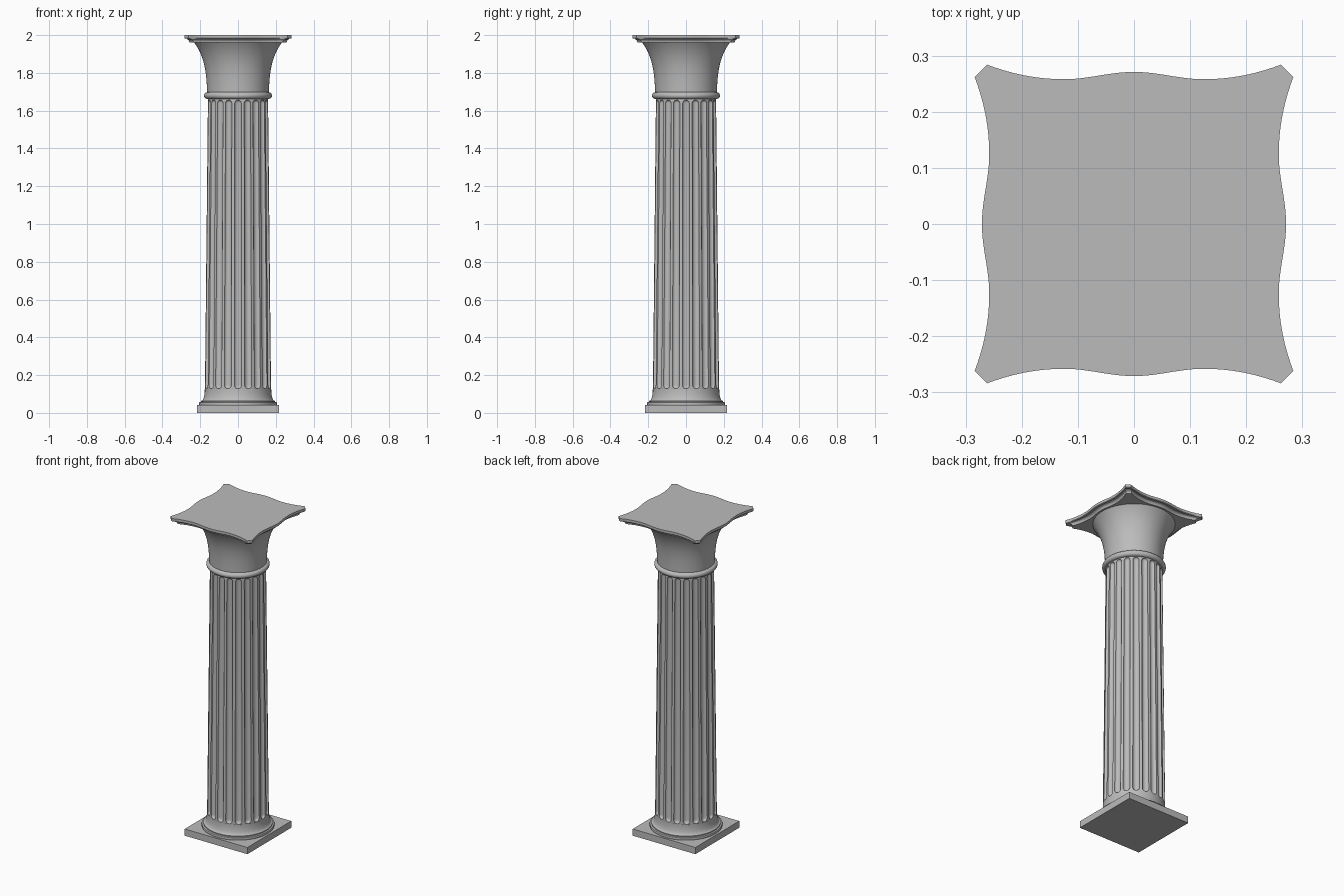
import bpy, bmesh, math
from math import sin, cos, pi, sqrt

if "Cube" in bpy.data.objects:
    bpy.data.objects.remove(bpy.data.objects["Cube"])

stone = bpy.data.materials.new("grey stone")
stone.use_nodes = True
GREY = (0.5, 0.5, 0.5, 1)
stone.diffuse_color = GREY
stone.node_tree.nodes["Principled BSDF"].inputs["Base Color"].default_value = GREY


def loft(name, rings, angle=35):
    """Skin closed rings of equal length, cap both ends, shade smooth."""
    bm = bmesh.new()
    loops = [[bm.verts.new(p) for p in ring] for ring in rings]
    n = len(loops[0])
    for low, high in zip(loops, loops[1:]):
        for i in range(n):
            j = (i + 1) % n
            bm.faces.new((low[i], low[j], high[j], high[i]))
    bm.faces.new(loops[0][::-1])
    bm.faces.new(loops[-1])
    bmesh.ops.remove_doubles(bm, verts=bm.verts, dist=1e-5)
    bmesh.ops.recalc_face_normals(bm, faces=bm.faces)
    mesh = bpy.data.meshes.new(name)
    bm.to_mesh(mesh)
    bm.free()
    mesh.materials.append(stone)
    obj = bpy.data.objects.new(name, mesh)
    bpy.context.collection.objects.link(obj)
    bpy.ops.object.select_all(action='DESELECT')
    bpy.context.view_layer.objects.active = obj
    obj.select_set(True)
    bpy.ops.object.shade_smooth_by_angle(angle=math.radians(angle))
    return obj


def lathe(name, profile, sides=80):
    return loft(name, [[(r * cos(2 * pi * i / sides), r * sin(2 * pi * i / sides), z)
                        for i in range(sides)] for r, z in profile])


# Square plinth
H = 0.217
loft("plinth", [[(-H, -H, z), (H, -H, z), (H, H, z), (-H, H, z)] for z in (0, 0.042)])

# Base: flat ring, then a hollow curve sweeping up to the shaft
base = [(0.205, 0.042), (0.207, 0.049), (0.205, 0.056), (0.196, 0.058), (0.196, 0.064)]
base += [(0.176 + 0.018 * (1 - sin(a)), 0.064 + 0.061 * (1 - cos(a)))
         for a in [pi / 2 * k / 8 for k in range(9)]]
lathe("base_moulding", base)

# Tapered shaft with round-ended flutes
FLUTES, STEPS = 20, 8
Z0, Z1 = 0.125, 1.67
F0, F1 = 0.128, 1.657


def shaft_ring(z, width):
    t = (z - Z0) / (Z1 - Z0)
    radius = 0.176 - 0.016 * t
    ring = []
    for f in range(FLUTES):
        mid = 2 * pi * f / FLUTES
        for k in range(STEPS + 1):
            a = pi * k / STEPS
            ang = mid - width * cos(a) / radius
            r = radius - width * sin(a) * 0.8
            ring.append((r * cos(ang), r * sin(ang), z))
        ang = mid + pi / FLUTES
        ring.append((radius * cos(ang), radius * sin(ang), z))
    return ring


W0, W1 = 0.0195, 0.0175
caps = [pi / 2 * k / 6 for k in range(7)]
rings = [shaft_ring(Z0, 0)]
rings += [shaft_ring(F0 + W0 * (1 - cos(a)), W0 * sin(a)) for a in caps]
rings += [shaft_ring(F1 - W1 * (1 - cos(a)), W1 * sin(a)) for a in reversed(caps)]
rings.append(shaft_ring(Z1, 0))
loft("fluted_shaft", rings, 40)

# Neck ring
tube = [2 * pi * k / 16 - pi / 2 for k in range(9)]
lathe("neck_ring", [(0.162 + 0.018 * cos(a), 1.68 + 0.018 * sin(a)) for a in tube])

# Flaring bell of the capital
bell = [(0.163 + 0.012 * t + 0.06 * t ** 3.2, 1.69 + 0.275 * t)
        for t in [k / 16 for k in range(17)]]
lathe("capital_bell", bell)


# Wavy top slab with cut corners
def side(t):
    t = abs(t)
    if t < 0.125:
        return 0.2645 + 0.0065 * cos(pi * t / 0.125)
    return 0.258 + 0.026 * ((t - 0.125) / 0.137) ** 2


def slab_ring(inset, z):
    ring = []
    for q in range(4):
        c, s = round(cos(q * pi / 2)), round(sin(q * pi / 2))
        for k in range(41):
            t = 0.262 * (k / 20 - 1)
            x, y = side(t) - inset, t * (1 - inset / 0.262)
            ring.append((x * c - y * s, x * s + y * c, z))
    return ring


slab = [(0.026, 1.962), (0.025, 1.968), (0.021, 1.974), (0.013, 1.978),
        (0.013, 1.981), (0.003, 1.981), (0, 1.984), (0, 2.0)]
loft("top_slab", [slab_ring(i, z) for i, z in slab])
